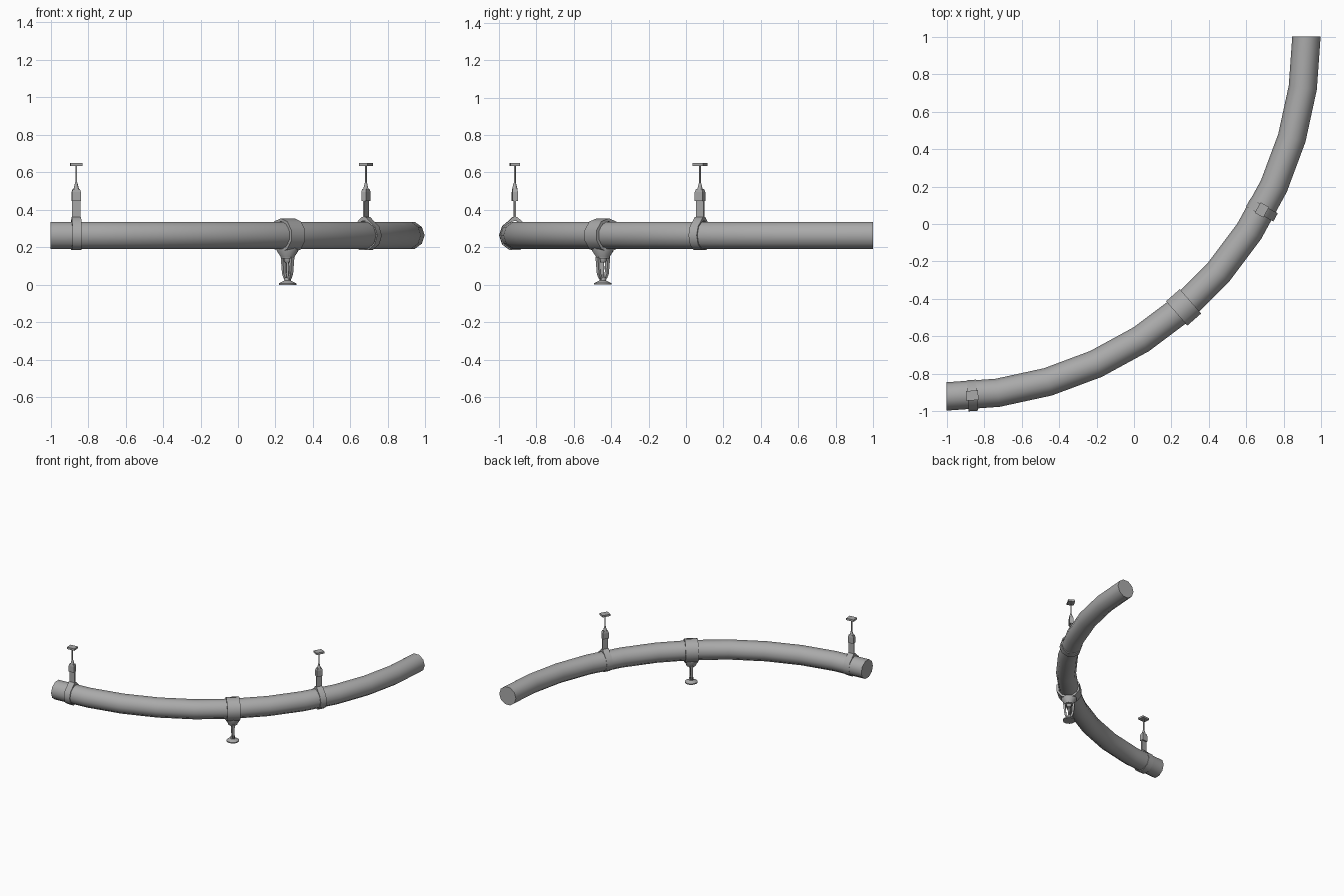
import bpy, bmesh, math
from mathutils import Matrix, Vector

if "Cube" in bpy.data.objects:
    bpy.data.objects.remove(bpy.data.objects["Cube"])

R, ZC, PR = 1.92, 0.264, 0.0757      # bend radius, pipe height, pipe radius
SEG, SIDES = 11, 10
STEP = math.pi / 2 / SEG

grey = bpy.data.materials.new("dark_grey")
grey.diffuse_color = (0.4, 0.4, 0.4, 1)
grey.use_nodes = True
grey.node_tree.nodes["Principled BSDF"].inputs["Base Color"].default_value = grey.diffuse_color


def frame(a, r=R):
    # local x = along pipe, y = towards bend centre, z = up
    return Matrix.Translation((-1 + r * math.sin(a), 1 - r * math.cos(a), 0)) @ Matrix.Rotation(a, 4, 'Z')


def finish(name, bm, mat=Matrix.Identity(4), smooth=None):
    bmesh.ops.recalc_face_normals(bm, faces=bm.faces)
    me = bpy.data.meshes.new(name)
    bm.to_mesh(me)
    bm.free()
    me.materials.append(grey)
    ob = bpy.data.objects.new(name, me)
    bpy.context.collection.objects.link(ob)
    ob.matrix_world = mat
    if smooth:
        bpy.ops.object.select_all(action='DESELECT')
        ob.select_set(True)
        bpy.context.view_layer.objects.active = ob
        bpy.ops.object.shade_smooth_by_angle(angle=math.radians(smooth))
    return ob


def loft(name, rings, mat=Matrix.Identity(4), smooth=None, closed=False):
    # skins equal-sized rings; capped, or joined end to start when closed
    bm = bmesh.new()
    vs = [[bm.verts.new(p) for p in ring] for ring in rings]
    n = len(vs[0])
    pairs = list(zip(vs, vs[1:])) + ([(vs[-1], vs[0])] if closed else [])
    for lo, hi in pairs:
        for i in range(n):
            j = (i + 1) % n
            bm.faces.new((lo[i], lo[j], hi[j], hi[i]))
    if not closed:
        bm.faces.new(vs[0])
        bm.faces.new(vs[-1])
    return finish(name, bm, mat, smooth)


def circle(r, n, phase=0):
    return [(r * math.cos(phase + 2 * math.pi * i / n), r * math.sin(phase + 2 * math.pi * i / n)) for i in range(n)]


def turned(name, prof, n, mat, smooth=46):
    # upright stack of (radius, z)
    return loft(name, [[(x, y, z) for x, y in circle(r, n)] for r, z in prof], mat, smooth)


def blocks(name, levels, mat):
    # upright stack of rectangles (half x, half y, z, y offset)
    return loft(name, [[(sx * hx, oy + sy * hy, z) for sx, sy in ((-1, -1), (1, -1), (1, 1), (-1, 1))]
                       for hx, hy, z, oy in levels], mat)


def band(name, outer, inner, half, mat):
    # strap wrapped round the pipe
    def ring(pts, x):
        return [(x, y, ZC + z) for y, z in pts]
    return loft(name, [ring(inner, -half), ring(outer, -half), ring(outer, half), ring(inner, half)],
                mat, smooth=46, closed=True)


# curved pipe
rings = [[frame(k * STEP) @ Vector((0, y, ZC + z)) for y, z in circle(PR, SIDES)] for k in range(SEG + 1)]
loft("pipe", rings, smooth=46)

# two ceiling hangers
half_loop = [(0.083, 0), (0.067, 0.049), (0.037, 0.074), (0.012, 0.098)]
lower = [(0.067, -0.049), (0.0256, -0.079)]
outer = half_loop + [(-y, z) for y, z in half_loop[::-1]] + [(-y, z) for y, z in lower] + lower[::-1]
inner = [(0.076, 0), (0.061, 0.045), (0.032, 0.066), (0.008, 0.076)]
low_in = [(0.061, -0.045), (0.0235, -0.072)]
inner = inner + [(-y, z) for y, z in inner[::-1]] + [(-y, z) for y, z in low_in] + low_in[::-1]
for side, k in (("left", 0.5), ("right", 7.48)):
    m = frame(k * STEP, 1.92)
    band(side + "_hanger_strap", outer, inner, 0.025, m)
    blocks(side + "_hanger_tab", [(0.023, 0.005, 0.345, 0), (0.023, 0.005, 0.455, 0)], m)
    blocks(side + "_hanger_block", [(0.024, 0.015, 0.448, 0), (0.024, 0.015, 0.495, 0), (0.018, 0.012, 0.512, 0)], m)
    turned(side + "_hanger_nut", [(0.015, 0.51), (0.006, 0.545)], 8, m)
    turned(side + "_hanger_rod", [(0.005, 0.53), (0.005, 0.642)], 8, m)
    blocks(side + "_ceiling_plate", [(0.032, 0.026, 0.635, 0), (0.032, 0.026, 0.65, 0)], m)

# middle clamp with outlet
m = frame(5 * STEP + 0.005)
ph = math.pi / 10
band("clamp_band", [(y * 1.2, z * 1.2) for y, z in circle(PR, SIDES, ph)], circle(PR * 0.98, SIDES, ph), 0.049, m)
turned("outlet_neck", [(0.058, 0.2), (0.058, 0.18), (0.038, 0.15), (0.036, 0.14)], 12, m)

# sprinkler head: two arms, nozzle, bulb, deflector
for name, s in (("inner_arm", 1), ("outer_arm", -1)):
    blocks(name, [(0.010, 0.008, 0.148, s * 0.036), (0.009, 0.007, 0.06, s * 0.028),
                  (0.008, 0.008, 0.038, s * 0.018), (0.008, 0.008, 0.025, s * 0.006)], m)
turned("nozzle", [(0.020, 0.145), (0.020, 0.128), (0.013, 0.118)], 10, m)
turned("bulb", [(0.007, 0.122), (0.008, 0.09), (0.006, 0.03)], 8, m)
turned("deflector", [(0.047, 0.0), (0.047, 0.008), (0.018, 0.022), (0.016, 0.04)], 16, m)
